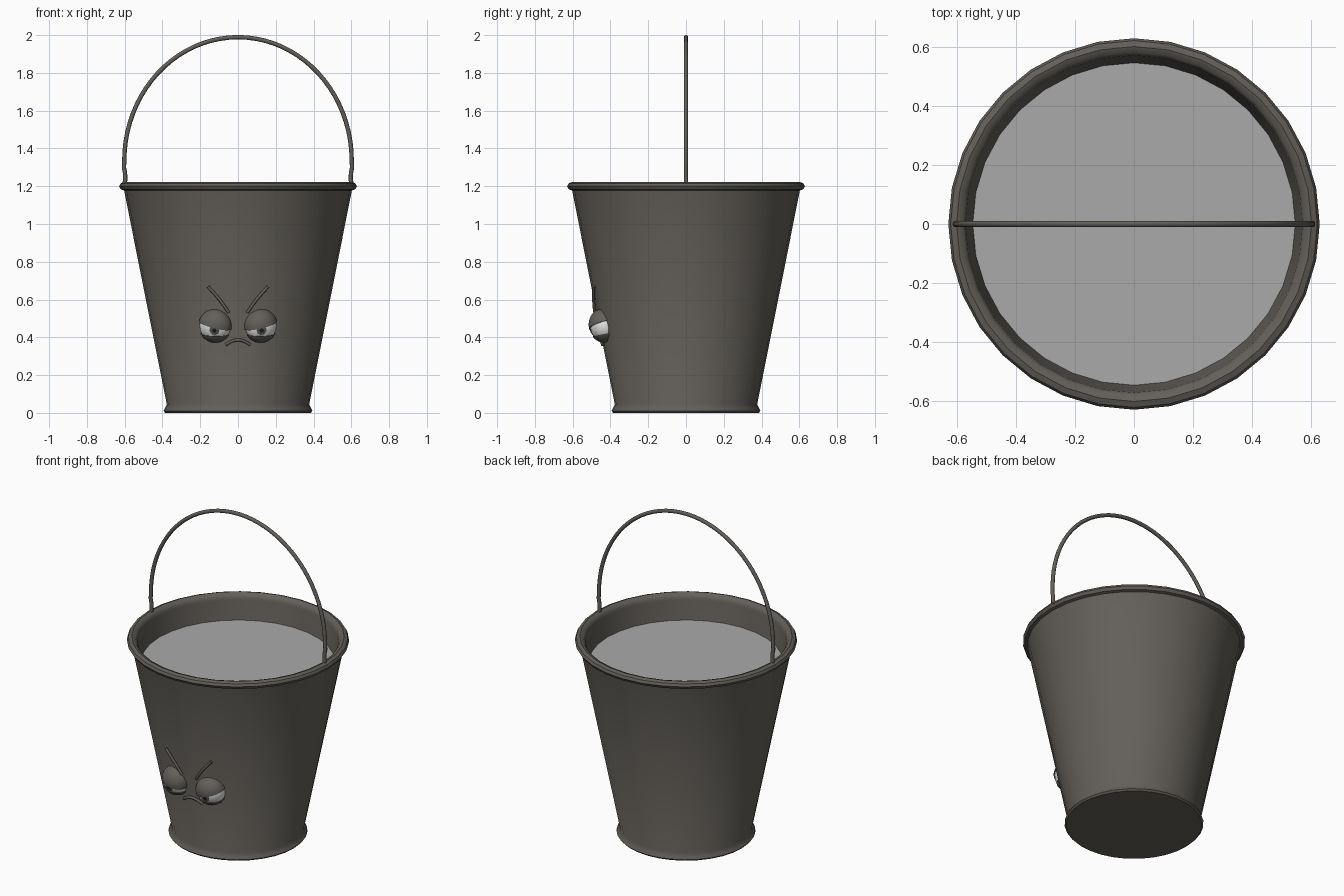
import bpy, bmesh, math
from mathutils import Matrix, Vector

if "Cube" in bpy.data.objects:
    bpy.data.objects.remove(bpy.data.objects["Cube"])


def material(name, r, g, b):
    m = bpy.data.materials.new(name)
    m.diffuse_color = (r, g, b, 1)
    m.use_nodes = True
    m.node_tree.nodes["Principled BSDF"].inputs["Base Color"].default_value = m.diffuse_color
    return m


METAL = material("warm grey metal", 0.125, 0.115, 0.100)
WATER = material("light grey water", 0.40, 0.40, 0.40)
WHITE = material("eye white", 0.80, 0.80, 0.80)
IRIS = material("iris grey", 0.10, 0.10, 0.10)
BLACK = material("pupil black", 0.012, 0.012, 0.012)


def finish(name, bm, mat, angle=40):
    bmesh.ops.recalc_face_normals(bm, faces=bm.faces)
    me = bpy.data.meshes.new(name)
    bm.to_mesh(me)
    bm.free()
    me.materials.append(mat)
    ob = bpy.data.objects.new(name, me)
    bpy.context.collection.objects.link(ob)
    bpy.ops.object.select_all(action='DESELECT')
    ob.select_set(True)
    bpy.context.view_layer.objects.active = ob
    bpy.ops.object.shade_smooth_by_angle(angle=math.radians(angle))
    return ob


def lathe(name, profile, mat, n=32):
    bm = bmesh.new()
    vs = [bm.verts.new((r, 0, z)) for r, z in profile]
    es = [bm.edges.new(p) for p in zip(vs, vs[1:])]
    bmesh.ops.spin(bm, geom=vs + es, cent=(0, 0, 0), axis=(0, 0, 1),
                   angle=2 * math.pi, steps=n, use_duplicate=False)
    bmesh.ops.remove_doubles(bm, verts=bm.verts, dist=1e-4)
    return finish(name, bm, mat)


def tube(name, pts, radius, mat, sides=10):
    """Round wire through points, with closed ends."""
    pts = [Vector(p) for p in pts]
    bm = bmesh.new()
    rings = []
    for i, p in enumerate(pts):
        t = (pts[min(i + 1, len(pts) - 1)] - pts[max(i - 1, 0)]).normalized()
        u = t.cross(Vector((0, 1, 0))).normalized()
        v = t.cross(u)
        rings.append([bm.verts.new(p + radius * (math.cos(a) * u + math.sin(a) * v))
                      for a in (2 * math.pi * k / sides for k in range(sides))])
    for a, b in zip(rings, rings[1:]):
        for k in range(sides):
            j = (k + 1) % sides
            bm.faces.new((a[k], a[j], b[j], b[k]))
    bm.faces.new(rings[0])
    bm.faces.new(rings[-1])
    return finish(name, bm, mat)


def wall(x, z, off=0.0):
    """Point on the front of the tapered wall."""
    r = 0.377 + (z - 0.045) / 1.135 * 0.226
    return (x, -math.sqrt(r * r - x * x) - off, z)


def eye_part(name, matrix, mat, size=1.0, cut=None):
    """Sphere, optionally keeping only the side of a plane its normal points to."""
    bm = bmesh.new()
    bmesh.ops.create_uvsphere(bm, u_segments=32, v_segments=20, radius=1.0)
    if cut:
        co, no = cut
        geom = bm.verts[:] + bm.edges[:] + bm.faces[:]
        res = bmesh.ops.bisect_plane(bm, geom=geom, plane_co=co, plane_no=no, clear_inner=True)
        edges = [e for e in res["geom_cut"] if isinstance(e, bmesh.types.BMEdge)]
        bmesh.ops.edgeloop_fill(bm, edges=edges)
    bmesh.ops.transform(bm, matrix=matrix @ Matrix.Scale(size, 4), verts=bm.verts)
    return finish(name, bm, mat)


# Bucket: foot, tapered wall, rolled rim, inside
lathe("bucket", [(0, 0), (0.385, 0), (0.394, 0.010), (0.387, 0.024), (0.377, 0.045),
                 (0.603, 1.178), (0.620, 1.183), (0.630, 1.200), (0.622, 1.215),
                 (0.602, 1.223), (0.582, 1.216), (0.572, 1.200), (0.570, 1.185),
                 (0.545, 1.06), (0.350, 0.05), (0, 0.05)], METAL)

# Water surface
lathe("water", [(0, 1.07), (0.552, 1.07)], WATER)

# Handle: bent ends and half-ellipse hoop
end = [(0.602, 1.20), (0.597, 1.235), (0.598, 1.27), (0.604, 1.30)]
hoop = [(0.602 * math.cos(math.pi * k / 40), 1.335 + 0.654 * math.sin(math.pi * k / 40))
        for k in range(41)]
path = end + hoop + [(-x, z) for x, z in reversed(end)]
tube("handle", [(x, 0, z) for x, z in path], 0.0115, METAL)

# Eyes, lids and brows on both sides
for side, s in (("left", -1), ("right", 1)):
    a = s * 0.27
    m = (Matrix.Translation((0.455 * math.sin(a), -0.455 * math.cos(a), 0.460))
         @ Matrix.Rotation(a, 4, 'Z') @ Matrix.Rotation(0.19, 4, 'X')
         @ Matrix.Diagonal((0.083, 0.070, 0.084, 1)))
    eye_part(side + "_eyeball", m, WHITE)
    look = Vector((-s * 0.18, -1, -0.12)).normalized()
    eye_part(side + "_iris", m, IRIS, 1.02, (look * 0.945, look))
    eye_part(side + "_pupil", m, BLACK, 1.035, (look * 0.985, look))
    eye_part(side + "_upper_lid", m, METAL, 1.08,
             ((0, 0, 0.06), Vector((-s * 0.28, 0.0, 1)).normalized()))
    eye_part(side + "_lower_lid", m, METAL, 1.06,
             ((0, 0, -0.48), Vector((s * 0.05, 0, -1)).normalized()))
    brow = [(0.158, 0.668), (0.128, 0.635), (0.098, 0.600), (0.070, 0.562), (0.048, 0.530)]
    tube(side + "_brow", [wall(s * x, z, 0.012) for x, z in brow], 0.008, METAL)

# Frowning mouth
tube("mouth", [wall(0.065 * k / 6, 0.386 - 0.026 * (k / 6) ** 2, 0.006)
               for k in range(-6, 7)], 0.008, METAL)
